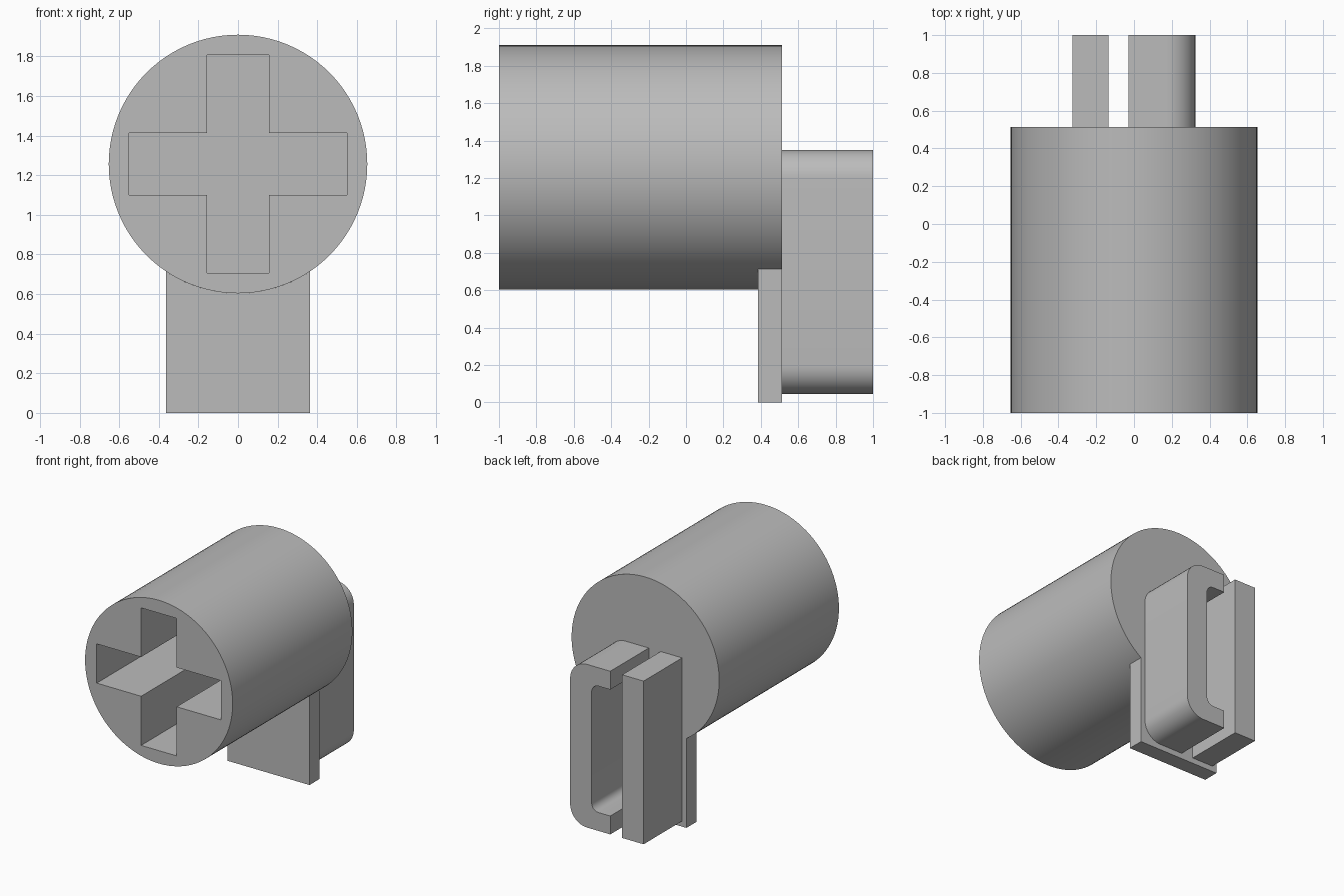
import bpy, bmesh
from math import sin, cos, pi, asin, radians

default = bpy.data.objects.get("Cube")
if default:
    bpy.data.objects.remove(default, do_unlink=True)

GREY = (0.5, 0.5, 0.5, 1)
grey = bpy.data.materials.new("plain grey")
grey.use_nodes = True
grey.diffuse_color = GREY
grey.node_tree.nodes["Principled BSDF"].inputs["Base Color"].default_value = GREY

RADIUS, AXIS_Z = 0.653, 1.257
FRONT, BACK, END = -1.0, 0.513, 1.0
PLATE_FRONT = 0.385
CLIP_LOW, CLIP_HIGH = 0.045, 1.35


def arc(cx, cz, r, start, stop, steps):
    """Points along an arc in the xz plane, angles in radians."""
    angles = [start + (stop - start) * i / steps for i in range(steps + 1)]
    return [(cx + r * cos(a), cz + r * sin(a)) for a in angles]


def prism(name, outline, y0, y1):
    """Extrude an xz outline from y0 to y1."""
    bm = bmesh.new()
    face = bm.faces.new([bm.verts.new((x, y0, z)) for x, z in outline])
    moved = bmesh.ops.extrude_face_region(bm, geom=[face])["geom"]
    verts = [v for v in moved if isinstance(v, bmesh.types.BMVert)]
    bmesh.ops.translate(bm, verts=verts, vec=(0, y1 - y0, 0))
    bmesh.ops.recalc_face_normals(bm, faces=bm.faces)
    mesh = bpy.data.meshes.new(name)
    bm.to_mesh(mesh)
    bm.free()
    mesh.materials.append(grey)
    obj = bpy.data.objects.new(name, mesh)
    bpy.context.collection.objects.link(obj)
    return obj


def smooth(obj):
    bpy.ops.object.select_all(action='DESELECT')
    obj.select_set(True)
    bpy.context.view_layer.objects.active = obj
    bpy.ops.object.shade_smooth_by_angle(angle=radians(30))


# Round barrel
barrel = prism("barrel", arc(0, AXIS_Z, RADIUS, 0, 2 * pi, 96)[:-1], FRONT, BACK)

# Cross-shaped socket cut into the front of the barrel
s, w = 0.157, 0.55
quarter = [(w, s), (s, s), (s, w)]
cross = []
for turn in range(4):
    for x, z in quarter:
        for _ in range(turn):
            x, z = -z, x
        cross.append((x, z + AXIS_Z))
cutter = prism("socket_cutter", cross, FRONT - 0.1, PLATE_FRONT)
cut = barrel.modifiers.new("socket", 'BOOLEAN')
cut.operation, cut.solver, cut.object = 'DIFFERENCE', 'EXACT', cutter
bpy.context.view_layer.objects.active = barrel
bpy.ops.object.modifier_apply(modifier=cut.name)
bpy.data.objects.remove(cutter, do_unlink=True)
smooth(barrel)

# Thin plate hanging under the barrel, its top fitted to the curve
half = 0.363
spread = asin(half / RADIUS)
top = arc(0, AXIS_Z, RADIUS, -pi / 2 + spread, -pi / 2 - spread, 20)
prism("back_plate", [(-half, 0), (half, 0)] + top, PLATE_FRONT, BACK)

# Straight bar of the rear clip
bar = [(-0.325, CLIP_LOW), (-0.135, CLIP_LOW), (-0.135, CLIP_HIGH), (-0.325, CLIP_HIGH)]
prism("clip_bar", bar, BACK, END)

# C-shaped hook of the rear clip: rounded outside and inside
tip, side, wall, lip = -0.03, 0.325, 0.19, 0.147
R, r = 0.15, 0.06
inner = side - wall
hook = [(tip, CLIP_LOW)]
hook += arc(side - R, CLIP_LOW + R, R, -pi / 2, 0, 10)
hook += arc(side - R, CLIP_HIGH - R, R, 0, pi / 2, 10)
hook += [(tip, CLIP_HIGH), (tip, CLIP_HIGH - lip)]
hook += arc(inner - r, CLIP_HIGH - lip - r, r, pi / 2, 0, 6)
hook += arc(inner - r, CLIP_LOW + lip + r, r, 0, -pi / 2, 6)
hook += [(tip, CLIP_LOW + lip)]
smooth(prism("clip_hook", hook, BACK, END))
